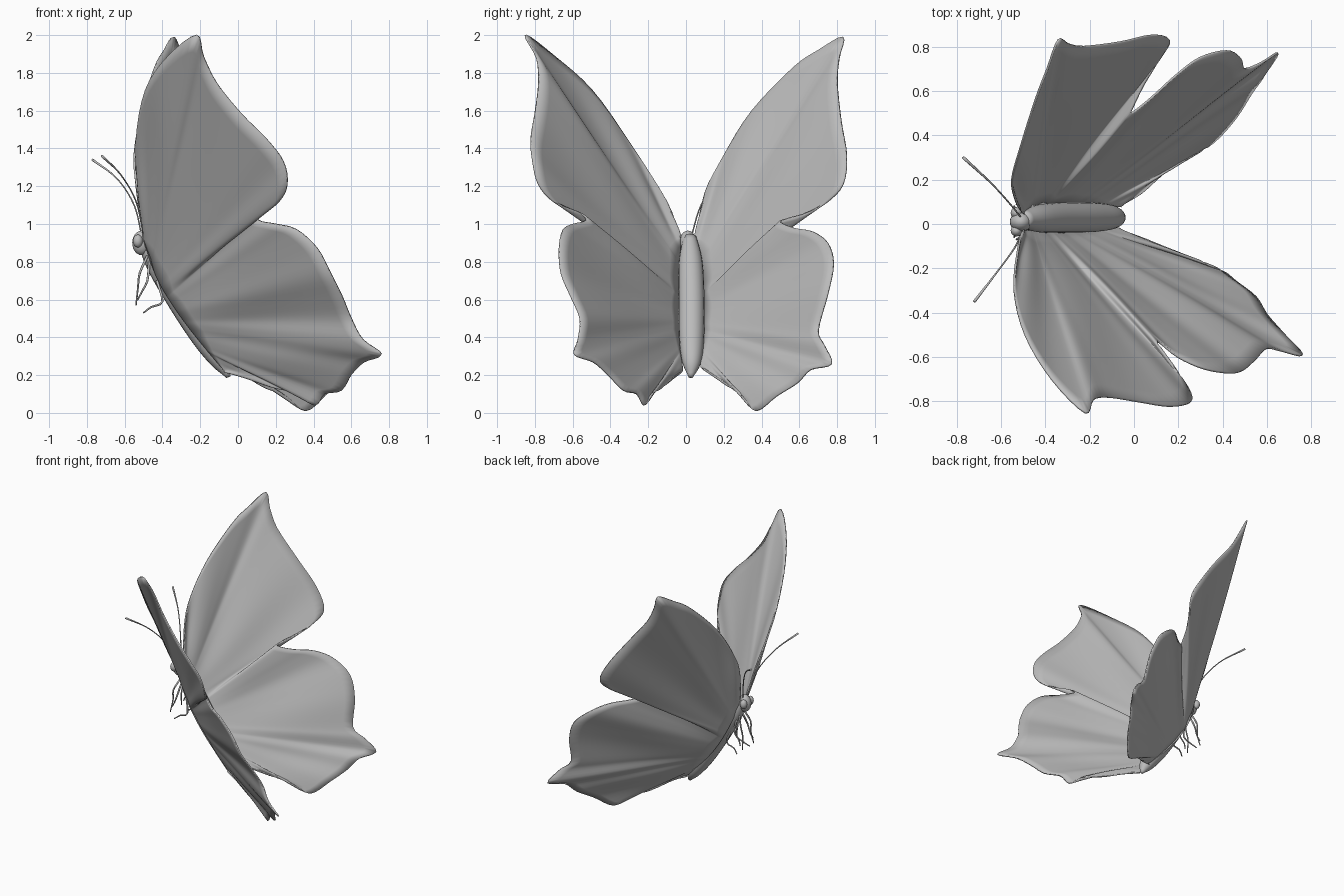
import bpy
import bmesh
import math
from mathutils import Vector

cube = bpy.data.objects.get("Cube")
if cube:
    bpy.data.objects.remove(cube, do_unlink=True)

# One plain colour for everything
grey = bpy.data.materials.new("plain_grey")
grey.use_nodes = True
grey.diffuse_color = (0.5, 0.5, 0.5, 1)
grey.node_tree.nodes["Principled BSDF"].inputs["Base Color"].default_value = (0.5, 0.5, 0.5, 1)


def finish(bm, name):
    """Turn a bmesh into a smooth shaded object."""
    bmesh.ops.remove_doubles(bm, verts=bm.verts, dist=0.0005)
    bmesh.ops.recalc_face_normals(bm, faces=bm.faces)
    mesh = bpy.data.meshes.new(name)
    bm.to_mesh(mesh)
    bm.free()
    mesh.shade_smooth()
    mesh.materials.append(grey)
    obj = bpy.data.objects.new(name, mesh)
    bpy.context.collection.objects.link(obj)
    return obj


def spline(points, steps):
    """Smooth path passing through all the points."""
    pts = [Vector(p) for p in points]
    pts = [2 * pts[0] - pts[1]] + pts + [2 * pts[-1] - pts[-2]]
    path = []
    for a, b, c, d in zip(pts, pts[1:], pts[2:], pts[3:]):
        for k in range(steps):
            t = k / steps
            path.append(0.5 * (2 * b + (c - a) * t + (2 * a - 5 * b + 4 * c - d) * t * t
                               + (3 * b - a - 3 * c + d) * t ** 3))
    path.append(pts[-2])
    return path


def along(path, t):
    """Point at fraction t of a path."""
    f = min(max(t, 0), 1) * (len(path) - 1)
    i = min(int(f), len(path) - 2)
    return path[i].lerp(path[i + 1], f - i)


def tube(name, points, radii, sides=8, steps=5):
    """Round tube with a changing radius along a smooth path."""
    path = spline(points, steps)
    sizes = spline([(r, 0, 0) for r in radii], steps)
    bm = bmesh.new()
    rings = []
    for i, p in enumerate(path):
        d = (path[min(i + 1, len(path) - 1)] - path[max(i - 1, 0)]).normalized()
        u = d.cross(Vector((0.3, 1, 0.2))).normalized()
        w = d.cross(u)
        ring = []
        for k in range(sides):
            a = math.tau * k / sides
            ring.append(bm.verts.new(p + (u * math.cos(a) + w * math.sin(a)) * max(sizes[i].x, 0.001)))
        rings.append(ring)
    for r, q in zip(rings, rings[1:]):
        for k in range(sides):
            n = (k + 1) % sides
            bm.faces.new((r[k], r[n], q[n], q[k]))
    bm.faces.new(rings[0])
    bm.faces.new(rings[-1])
    return finish(bm, name)


def ball(name, centre, size):
    bm = bmesh.new()
    bmesh.ops.create_uvsphere(bm, u_segments=20, v_segments=12, radius=1)
    bmesh.ops.scale(bm, vec=size, verts=bm.verts)
    bmesh.ops.translate(bm, vec=centre, verts=bm.verts)
    return finish(bm, name)


def wing(name, root_y, rim_points, side):
    """Thin sheet lofted from the body line to the wing rim."""
    top, low = rim_points[0], rim_points[-1]
    root = spline([top, (-0.42, root_y, 0.7), (-0.28, root_y, 0.48), low], 12)
    rim = spline(rim_points, 4)
    lengths = [0]
    for a, b in zip(rim, rim[1:]):
        lengths.append(lengths[-1] + (b - a).length)
    normal = Vector((0.57, -0.67 * side, 0.35)).normalized()
    rows = 14
    bm = bmesh.new()
    grid = []
    for p, dist in zip(rim, lengths):
        t = dist / lengths[-1]
        base = along(root, t ** 1.3)
        column = []
        for j in range(rows + 1):
            v = j / rows
            # Soft ripple that fades at the rim and at the body
            ripple = 0.007 * math.sin(t * 34 + v * 3) * math.sin(math.pi * v)
            column.append(bm.verts.new(base.lerp(p, v) + normal * ripple))
        grid.append(column)
    for a, b in zip(grid, grid[1:]):
        for j in range(rows):
            bm.faces.new((a[j], b[j], b[j + 1], a[j + 1]))
    obj = finish(bm, name)
    sheet = obj.modifiers.new("thickness", 'SOLIDIFY')
    sheet.thickness = 0.01
    sheet.offset = 0
    return obj


# Wings: leading edge, tip, notch, tail point, then back to the body
wing("right_wing", -0.035, [
    (-.5, -.03, .92), (-.52, -.1, 1.12), (-.54, -.3, 1.43), (-.49, -.5, 1.71),
    (-.37, -.7, 1.89), (-.22, -.85, 2), (-.18, -.79, 1.88), (-.11, -.78, 1.74),
    (.02, -.8, 1.58), (.15, -.82, 1.45), (.24, -.81, 1.33), (.26, -.78, 1.21),
    (.22, -.7, 1.12), (.12, -.56, 1.06), (.11, -.53, 1.02), (.2, -.6, 1),
    (.31, -.65, .97), (.42, -.67, .87), (.49, -.66, .74), (.55, -.61, .62),
    (.6, -.56, .5), (.66, -.57, .39), (.76, -.59, .31), (.67, -.49, .27),
    (.6, -.41, .2), (.55, -.33, .12), (.46, -.26, .1), (.41, -.22, .04),
    (.33, -.18, .1), (.2, -.13, .13), (.06, -.07, .18), (-.07, -.02, .22)], -1)

wing("left_wing", 0.09, [
    (-.5, .05, .92), (-.53, .1, 1.17), (-.55, .2, 1.36), (-.51, .35, 1.6),
    (-.44, .57, 1.83), (-.39, .7, 1.92), (-.34, .83, 1.99), (-.29, .81, 1.88),
    (-.22, .8, 1.75), (-.06, .82, 1.55), (.08, .85, 1.36), (.16, .83, 1.21),
    (.12, .75, 1.12), (.05, .64, 1.06), (0, .54, 1.03), (-.01, .5, 1.01),
    (.08, .57, .98), (.19, .67, .96), (.3, .75, .9), (.42, .78, .79),
    (.48, .75, .63), (.5, .7, .44), (.58, .73, .36), (.65, .77, .26),
    (.58, .66, .23), (.53, .59, .16), (.46, .48, .09), (.36, .37, .01),
    (.25, .3, .09), (.15, .24, .13), (.04, .14, .2), (-.06, .08, .24)], 1)

# Body: thorax tapering to the abdomen, with head and eyes
tube("body", [(-.5, .02, .93), (-.43, .025, .8), (-.31, .03, .6), (-.18, .03, .4),
              (-.09, .03, .27), (-.05, .025, .19)],
     [0.035, 0.062, 0.068, 0.066, 0.05, 0.012], sides=20)
ball("head", (-0.51, 0.01, 0.9), (0.05, 0.045, 0.065))
for label, y in (("right", -0.03), ("left", 0.05)):
    ball(label + "_eye", (-0.53, y, 0.91), (0.026, 0.026, 0.034))

# Antennae with slightly clubbed ends
thin = [0.004, 0.004, 0.004, 0.007]
tube("right_antenna", [(-.5, -.03, .94), (-.54, -.11, 1.12), (-.62, -.22, 1.26), (-.72, -.35, 1.36)], thin)
tube("left_antenna", [(-.51, .03, .94), (-.55, .08, 1.1), (-.64, .18, 1.24), (-.77, .3, 1.34)], thin)

# Three pairs of thin jointed legs
legs = {
    "front": [(-.48, .03, .83), (-.52, .06, .74), (-.53, .05, .66), (-.54, .07, .57)],
    "middle": [(-.47, .03, .8), (-.48, .08, .7), (-.51, .07, .64), (-.53, .08, .6)],
    "back": [(-.43, .03, .7), (-.4, .06, .59), (-.46, .06, .56), (-.5, .08, .53)],
}
for place, joints in legs.items():
    for label, side in (("right", -1), ("left", 1)):
        tube(f"{label}_{place}_leg", [(x, 0.01 + side * y, z) for x, y, z in joints],
             [0.007, 0.006, 0.005, 0.004], sides=6, steps=3)
